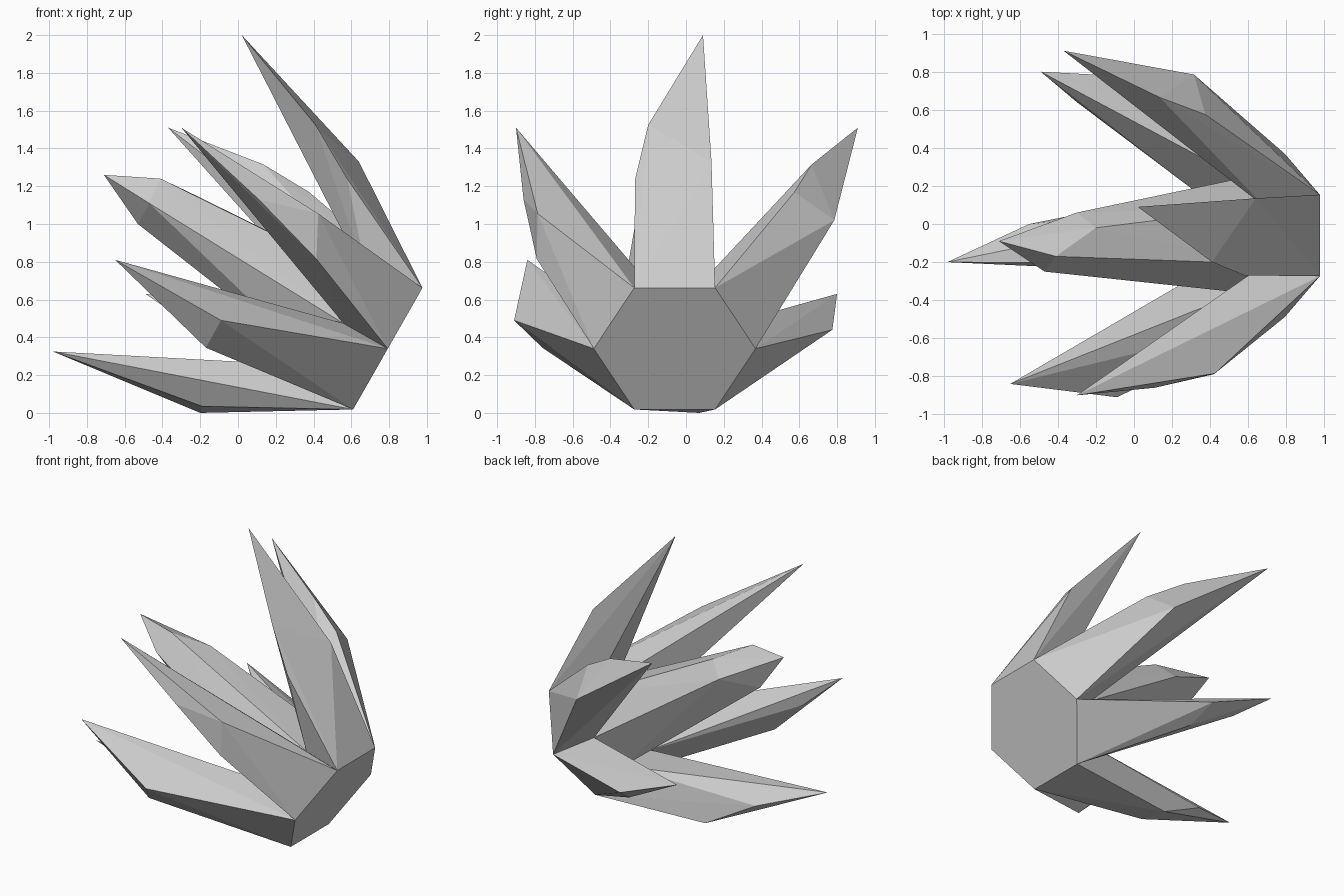
import bpy, bmesh, math
from mathutils import Vector

if "Cube" in bpy.data.objects:
    bpy.data.objects.remove(bpy.data.objects["Cube"])

# tilted hexagonal root: wide outer ring, narrower inner ring
CENTRE = Vector((0.793, -0.06, 0.34))
AXIS = Vector((-0.868, 0, 0.495))
UP = Vector((0.495, 0, 0.868))
SIDE = Vector((0, 1, 0))

def ring(radius, depth):
    # corner 0 is +y, going round through the top
    return [CENTRE + AXIS * depth
            + SIDE * radius * math.cos(i * math.pi / 3)
            + UP * radius * math.sin(i * math.pi / 3) for i in range(6)]

outer = ring(0.428, 0)
inner = ring(0.30, 0.27)

def hull(name, points):
    """Flat-faced convex solid through the given points."""
    bm = bmesh.new()
    for p in points:
        bm.verts.new(p)
    res = bmesh.ops.convex_hull(bm, input=bm.verts[:])
    loose = {v for v in res["geom_interior"] + res["geom_unused"]
             if isinstance(v, bmesh.types.BMVert)}
    bmesh.ops.delete(bm, geom=list(loose), context='VERTS')
    bmesh.ops.dissolve_limit(bm, angle_limit=0.01, verts=bm.verts[:], edges=bm.edges[:])
    bmesh.ops.recalc_face_normals(bm, faces=bm.faces[:])
    mesh = bpy.data.meshes.new(name)
    bm.to_mesh(mesh)
    bm.free()
    obj = bpy.data.objects.new(name, mesh)
    bpy.context.collection.objects.link(obj)

# root block
hull("root_block", outer + inner)

# one side shard per root edge; the points are its slanted end, tip last
shards = {
    "upper_back_shard": (0, [(0.375, 0.575, 1.17), (0.315, 0.785, 1.02),
                             (0.135, 0.665, 1.315), (-0.37, 0.91, 1.51)]),
    "top_shard": (1, [(0.64, 0.135, 1.33), (0.58, -0.27, 1.236),
                      (0.41, -0.20, 1.525), (0.02, 0.09, 2.0)]),
    "upper_front_shard": (2, [(0.425, -0.785, 1.055), (0.415, -0.79, 0.815),
                              (0.11, -0.86, 1.13), (-0.30, -0.90, 1.51)]),
    "lower_front_shard": (3, [(-0.09, -0.91, 0.49), (-0.17, -0.76, 0.345),
                              (-0.42, -0.72, 0.60), (-0.65, -0.84, 0.81)]),
    "bottom_shard": (4, [(-0.19, -0.145, 0.035), (-0.20, 0.07, 0.0),
                         (-0.55, 0.0, 0.19), (-0.98, -0.20, 0.325)]),
    "lower_back_shard": (5, [(-0.02, 0.775, 0.44), (0.03, 0.60, 0.325),
                             (-0.30, 0.64, 0.50), (-0.49, 0.80, 0.63)]),
}
for name, (i, end) in shards.items():
    j = (i + 1) % 6
    hull(name, [outer[i], outer[j], inner[i], inner[j]] + end)

# six-sided middle shard
hull("middle_shard", inner + [(-0.71, -0.09, 1.26), (-0.41, -0.17, 1.24),
                              (-0.47, -0.25, 1.11), (-0.53, -0.08, 1.0),
                              (-0.30, 0.06, 1.05), (-0.20, -0.02, 1.14)])
